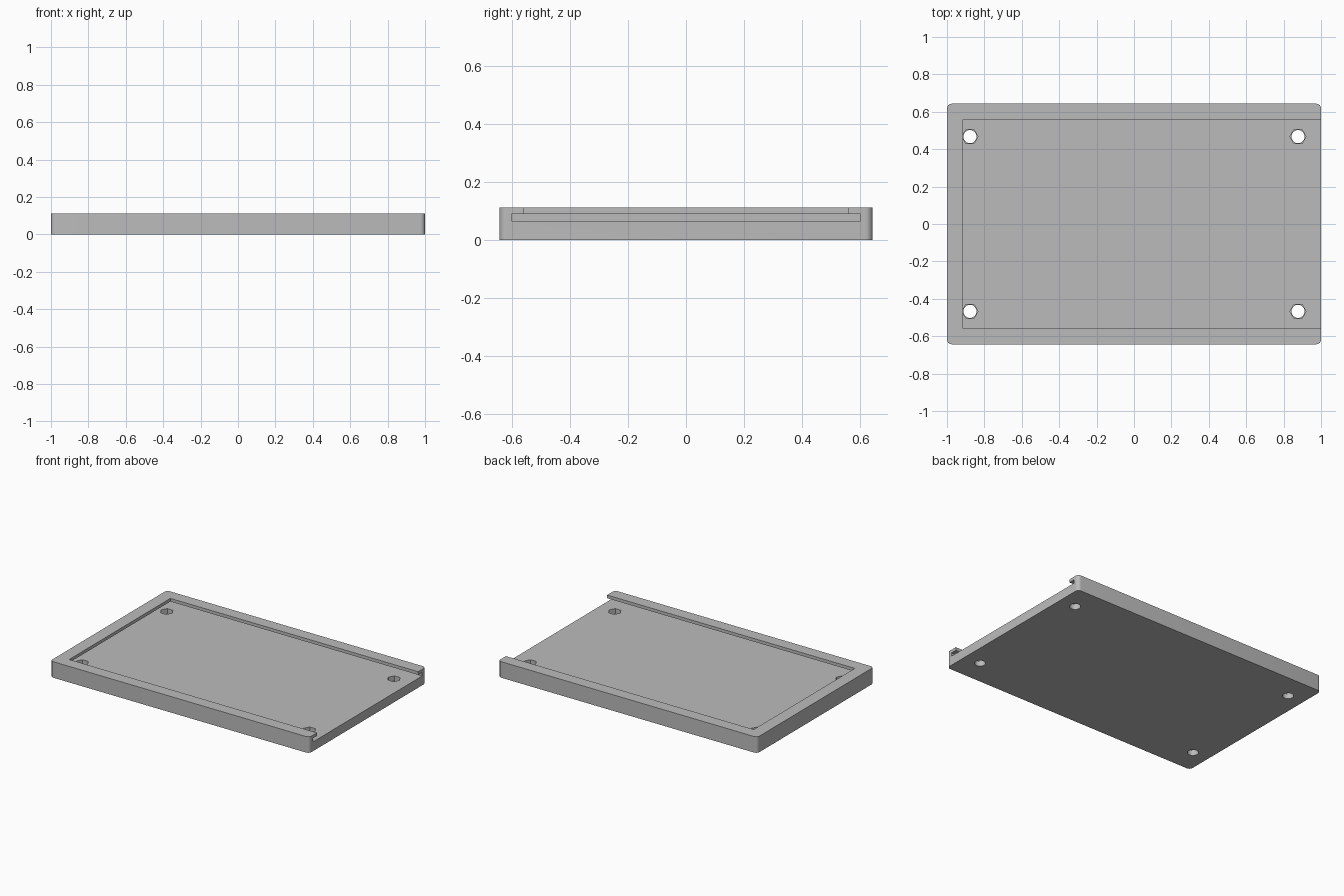
import bpy
import bmesh
import math
from mathutils import Matrix, Vector

default = bpy.data.objects.get("Cube")
if default:
    bpy.data.objects.remove(default, do_unlink=True)

LENGTH, WIDTH, HEIGHT = 2.0, 1.286, 0.112
FLOOR, SLOT_TOP, NUT_FLOOR = 0.065, 0.09, 0.03

grey = bpy.data.materials.new("plain grey")
grey.use_nodes = True
colour = (0.5, 0.5, 0.5, 1)
grey.diffuse_color = colour
grey.node_tree.nodes["Principled BSDF"].inputs["Base Color"].default_value = colour


def finish(name, bm):
    mesh = bpy.data.meshes.new(name)
    bm.to_mesh(mesh)
    bm.free()
    mesh.materials.append(grey)
    obj = bpy.data.objects.new(name, mesh)
    bpy.context.collection.objects.link(obj)
    return obj


def box(name, low, high, corner=0):
    """Box between two corners, with optional rounded upright edges."""
    low, high = Vector(low), Vector(high)
    bm = bmesh.new()
    bmesh.ops.create_cube(bm, size=1, matrix=Matrix.Translation((low + high) / 2)
                          @ Matrix.Diagonal((high - low).to_4d()))
    if corner:
        upright = [e for e in bm.edges
                   if abs(e.verts[0].co.z - e.verts[1].co.z) > HEIGHT / 2]
        bmesh.ops.bevel(bm, geom=upright, offset=corner, segments=6,
                        profile=0.5, affect='EDGES')
    return finish(name, bm)


def prism(name, x, y, low, high, radius, sides):
    """Upright prism whose first corner points along x."""
    bm = bmesh.new()
    bmesh.ops.create_cone(bm, cap_ends=True, segments=sides, radius1=radius,
                          radius2=radius, depth=high - low,
                          matrix=Matrix.Translation((x, y, (low + high) / 2))
                          @ Matrix.Rotation(math.pi / 2, 4, 'Z'))
    return finish(name, bm)


def cut(target, cutter):
    cutter.hide_render = True
    mod = target.modifiers.new("cut", 'BOOLEAN')
    mod.operation = 'DIFFERENCE'
    mod.solver = 'EXACT'
    mod.object = cutter
    bpy.context.view_layer.objects.active = target
    bpy.ops.object.modifier_apply(modifier=mod.name)
    bpy.data.objects.remove(cutter, do_unlink=True)


# Solid tray with rounded corners
tray = box("sliding_panel_tray", (-LENGTH / 2, -WIDTH / 2, 0),
           (LENGTH / 2, WIDTH / 2, HEIGHT), corner=0.025)

# Panel slot and the narrower opening above it, both open at the left end
cut(tray, box("panel_slot", (-0.955, -0.602, FLOOR), (1.1, 0.602, SLOT_TOP)))
cut(tray, box("top_opening", (-0.913, -0.558, FLOOR + 0.01), (1.1, 0.558, 0.2)))

# Screw holes with hexagonal nut recesses in the floor
for x in (-0.877, 0.877):
    for y in (-0.467, 0.467):
        cut(tray, prism("nut_recess", x, y, NUT_FLOOR, FLOOR + 0.01, 0.043, 6))
        cut(tray, prism("screw_hole", x, y, -0.1, NUT_FLOOR + 0.01, 0.035, 32))

# Smooth the corners and holes, keep the edges sharp
bpy.ops.object.select_all(action='DESELECT')
tray.select_set(True)
bpy.context.view_layer.objects.active = tray
bpy.ops.object.shade_smooth_by_angle(angle=math.radians(30))
